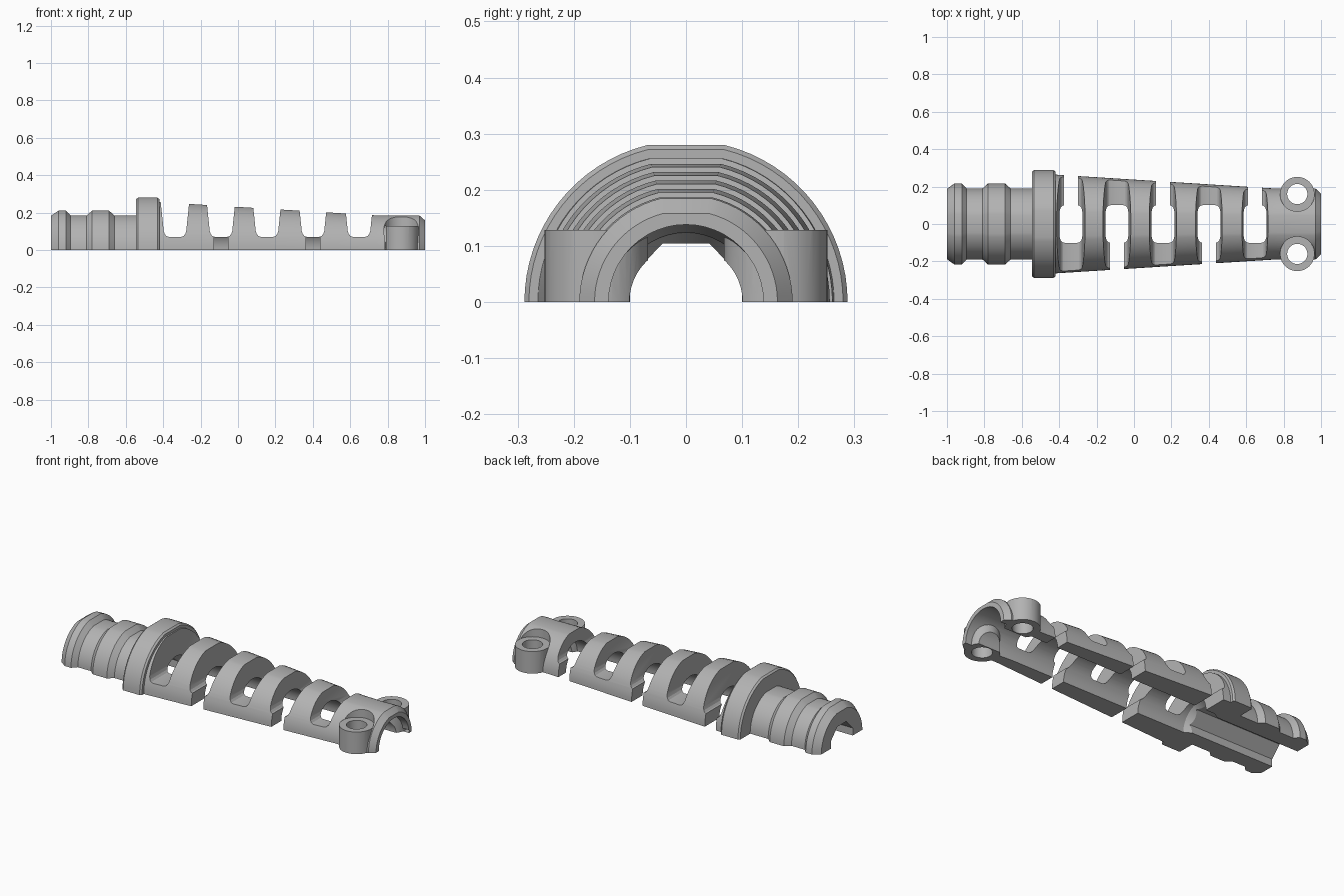
import bpy, bmesh
from math import sin, cos, pi, asin, radians

cube = bpy.data.objects.get("Cube")
if cube:
    bpy.data.objects.remove(cube, do_unlink=True)

grey = bpy.data.materials.new("plain_grey")
grey.use_nodes = True
grey.diffuse_color = (0.45, 0.45, 0.45, 1)
grey.node_tree.nodes["Principled BSDF"].inputs["Base Color"].default_value = (0.45, 0.45, 0.45, 1)


def loft(name, rings):
    """Closed solid through matching rings of points, capped at both ends."""
    bm = bmesh.new()
    loops = [[bm.verts.new(p) for p in ring] for ring in rings]
    n = len(loops[0])
    for a, b in zip(loops, loops[1:]):
        for i in range(n):
            j = (i + 1) % n
            bm.faces.new((a[i], a[j], b[j], b[i]))
    bm.faces.new(loops[0])
    bm.faces.new(loops[-1])
    bmesh.ops.recalc_face_normals(bm, faces=bm.faces)
    mesh = bpy.data.meshes.new(name)
    bm.to_mesh(mesh)
    bm.free()
    mesh.materials.append(grey)
    ob = bpy.data.objects.new(name, mesh)
    bpy.context.collection.objects.link(ob)
    return ob


def lathe(name, profile, angles, squash=1.0):
    """Sweep (x, radius) pairs around the x axis."""
    return loft(name, [[(x, r * squash * cos(a), r * sin(a)) for a in angles] for x, r in profile])


def post(name, x, y, r, z0, z1):
    ring = [2 * pi * i / 40 for i in range(40)]
    return loft(name, [[(x + r * cos(a), y + r * sin(a), z) for a in ring] for z in (z0, z1)])


def boolean(target, tool, operation):
    mod = target.modifiers.new(operation.lower(), "BOOLEAN")
    mod.operation, mod.solver, mod.object = operation, "EXACT", tool
    graph = bpy.context.evaluated_depsgraph_get()
    mesh = bpy.data.meshes.new_from_object(target.evaluated_get(graph))
    target.modifiers.clear()
    target.data = mesh
    bpy.data.objects.remove(tool, do_unlink=True)


full = [2 * pi * i / 48 for i in range(48)]
octagon = [radians(22.5 + 45 * i) for i in range(8)]

# Half-round sleeve with a narrow flat along its crown
flat = asin(0.97)
arc = [flat * i / 16 for i in range(17)]
arc += [pi - a for a in reversed(arc)]
sleeve = lathe("strain_relief_sleeve", [
    (-1, 0.188), (-0.96, 0.217), (-0.92, 0.217), (-0.895, 0.19),
    (-0.81, 0.19), (-0.78, 0.217), (-0.69, 0.217), (-0.66, 0.19),
    (-0.545, 0.19), (-0.545, 0.28), (-0.535, 0.288), (-0.43, 0.288),
    (-0.42, 0.28), (-0.42, 0.264), (0.75, 0.19), (0.97, 0.19), (1, 0.163)], arc)

# Cable channel: faceted at the narrow end, round along the tapered end
boolean(sleeve, lathe("narrow_bore", [(-1.1, 0.113), (-0.4, 0.113)], octagon, 0.96), "DIFFERENCE")
boolean(sleeve, lathe("wide_bore", [(-0.47, 0.1), (-0.43, 0.123), (0.7, 0.123),
                                    (0.95, 0.138), (1.1, 0.138)], full), "DIFFERENCE")

# Flexing slots, open on alternating sides
half = [(0.085, 0.34), (0.06, 0.1), (0.054, 0.084), (0.045, 0.074), (0.032, 0.07)]
for i in range(5):
    cx = -0.337 + 0.246 * i
    side = 1 if i % 2 == 0 else -1
    outline = half + [(-x, z) for x, z in reversed(half)]
    boolean(sleeve, loft("slot", [[(cx + x, y, z) for x, z in outline]
                                  for y in (-0.4, 0.4)]), "DIFFERENCE")
    gap = [(-0.037, -0.1), (0.037, -0.1), (0.037, 0.12), (-0.037, 0.12)]
    boolean(sleeve, loft("slot_opening", [[(cx + x, y * side, z) for x, z in gap]
                                          for y in (0, 0.4)]), "DIFFERENCE")

# Screw bosses with head clearance and through holes
for y in (-0.16, 0.16):
    boss = post("boss", 0.873, y, 0.092, 0, 0.128)
    boolean(boss, lathe("boss_relief", [(0.6, 0.101), (1.1, 0.101)], full), "DIFFERENCE")
    boolean(sleeve, boss, "UNION")
    boolean(sleeve, post("head_clearance", 0.873, y, 0.0925, 0.128, 0.4), "DIFFERENCE")
    boolean(sleeve, post("screw_hole", 0.873, y, 0.054, -0.1, 0.3), "DIFFERENCE")

# Smooth round surfaces, crisp edges
bpy.ops.object.select_all(action="DESELECT")
sleeve.select_set(True)
bpy.context.view_layer.objects.active = sleeve
bpy.ops.object.shade_smooth_by_angle(angle=radians(20))
